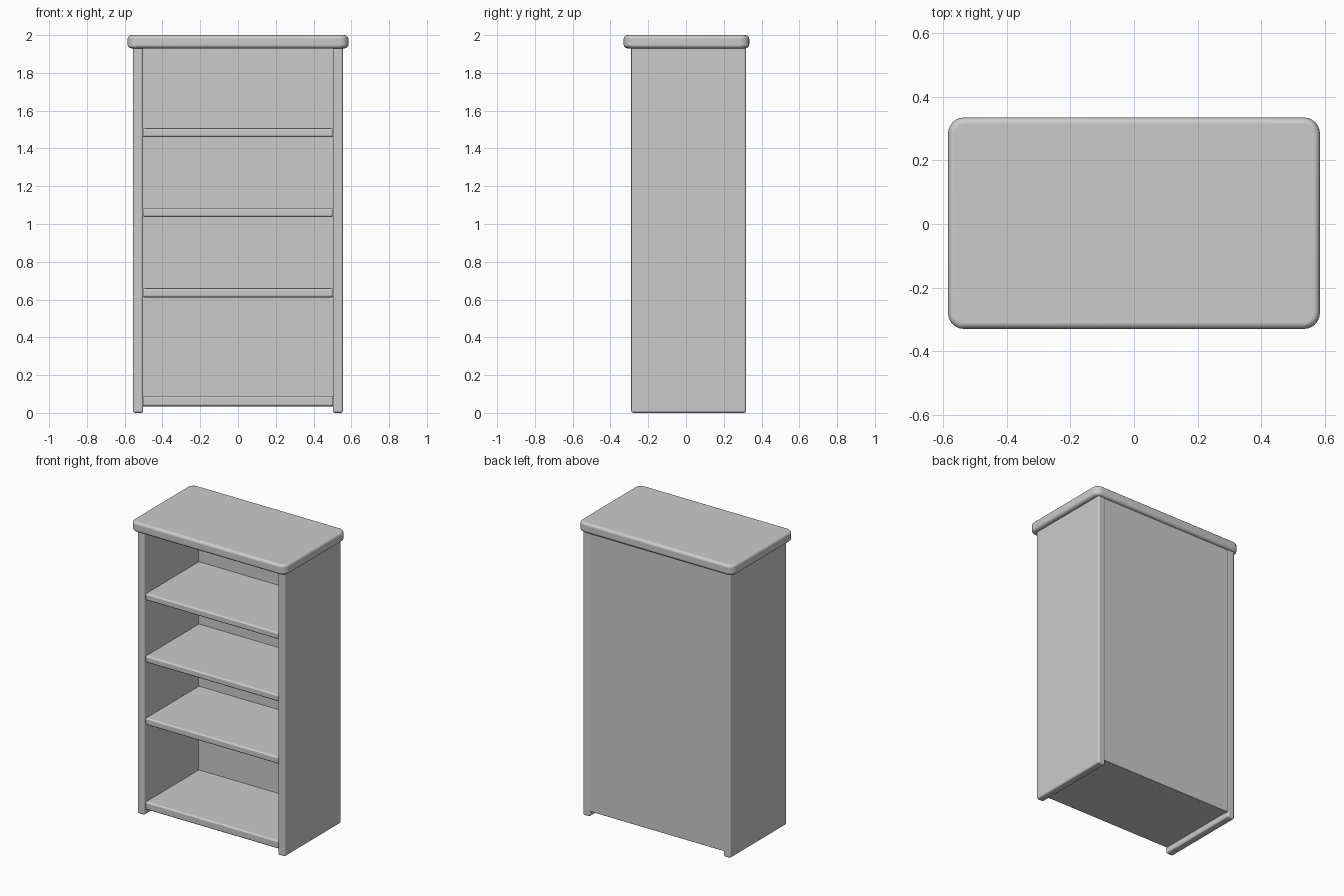
import bpy, bmesh
from mathutils import Vector

if "Cube" in bpy.data.objects:
    bpy.data.objects.remove(bpy.data.objects["Cube"])


def finish(obj):
    """Smooth the rounded edges while keeping true corners sharp."""
    bpy.ops.object.select_all(action='DESELECT')
    obj.select_set(True)
    bpy.context.view_layer.objects.active = obj
    bpy.ops.object.shade_smooth_by_angle(angle=0.6)


def board(name, lo, hi, bevel=0.008, corner=0.0):
    """Box from corner lo to corner hi, with optional rounded plan corners."""
    lo, hi = Vector(lo), Vector(hi)
    bm = bmesh.new()
    bmesh.ops.create_cube(bm, size=1)
    for v in bm.verts:
        v.co = (lo + hi) / 2 + v.co * (hi - lo)
    if corner:
        upright = [e for e in bm.edges
                   if abs(e.verts[0].co.z - e.verts[1].co.z) > 1e-4]
        bmesh.ops.bevel(bm, geom=upright, offset=corner, segments=6,
                        profile=0.5, affect='EDGES')
    mesh = bpy.data.meshes.new(name)
    bm.to_mesh(mesh)
    bm.free()
    obj = bpy.data.objects.new(name, mesh)
    bpy.context.collection.objects.link(obj)
    finish(obj)
    if bevel:
        mod = obj.modifiers.new("rounded_edges", 'BEVEL')
        mod.width = bevel
        mod.segments = 3
        mod.limit_method = 'ANGLE'
        mod.angle_limit = 0.7
        mod.harden_normals = True
    return obj


# overhanging top with rounded corners
board("top_slab", (-0.585, -0.33, 1.93), (0.585, 0.335, 2.0), 0.02, 0.05)

# full-height side panels, which also form the feet
for label, s in (("left", -1), ("right", 1)):
    x0, x1 = sorted((s * 0.502, s * 0.556))
    board(label + "_side_panel", (x0, -0.29, 0), (x1, 0.318, 1.94), 0.012)

# thin back panel
board("back_panel", (-0.51, 0.292, 0.035), (0.51, 0.314, 1.94), 0.004)

# bottom board and three shelves: (underside, upper face)
for i, (z0, z1) in enumerate([(0.035, 0.09), (0.612, 0.66),
                              (1.037, 1.083), (1.46, 1.507)]):
    board("bottom_board" if i == 0 else f"shelf_{i}",
          (-0.505, -0.28, z0), (0.505, 0.3, z1), 0.012)
